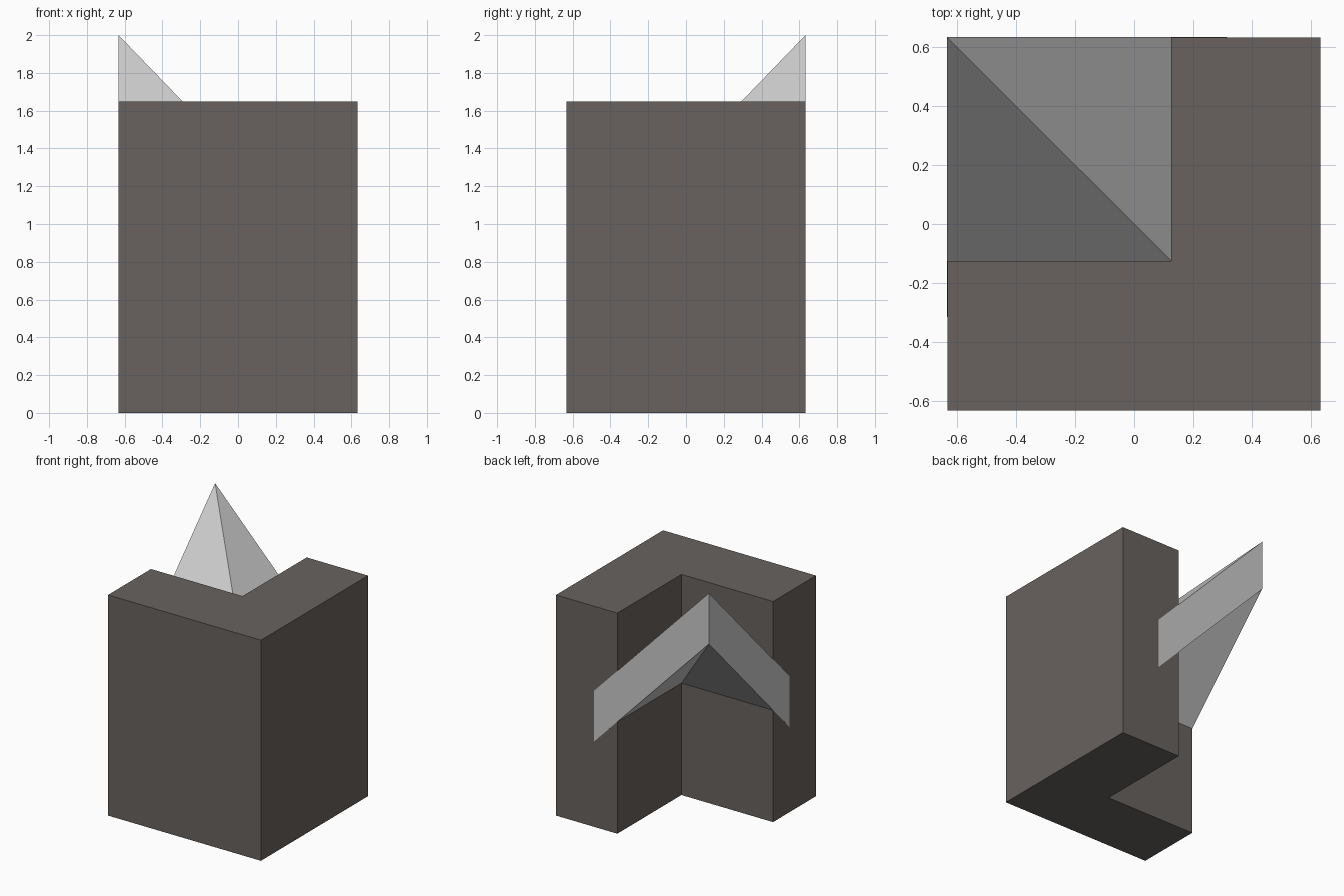
import bpy, bmesh

if "Cube" in bpy.data.objects:
    bpy.data.objects.remove(bpy.data.objects["Cube"])

H = 0.632        # half width of the block
N = 0.125        # inner corner of the notch
WALL_TOP = 1.648
REACH = 0.948    # how far the roof runs from the apex corner into the walls
SLOPE = 1.035
THICK = 0.38


def prism(name, outline):
    """Solid from an outline of (x, y, bottom, top) points, returned with its bmesh cap split by hip."""
    bm = bmesh.new()
    low = [bm.verts.new((x, y, b)) for x, y, b, t in outline]
    high = [bm.verts.new((x, y, t)) for x, y, b, t in outline]
    n = len(outline)
    for i in range(n):
        j = (i + 1) % n
        bm.faces.new((low[i], low[j], high[j], high[i]))
    if n == 4:  # caps folded along the hip from the apex corner
        for ring in (low, high):
            bm.faces.new((ring[0], ring[1], ring[2]))
            bm.faces.new((ring[0], ring[2], ring[3]))
    else:
        bm.faces.new(low)
        bm.faces.new(high)
    bmesh.ops.recalc_face_normals(bm, faces=bm.faces)
    mesh = bpy.data.meshes.new(name)
    bm.to_mesh(mesh)
    bm.free()
    obj = bpy.data.objects.new(name, mesh)
    bpy.context.collection.objects.link(obj)
    return obj


# L-shaped corner wall, open at the back left
plan = [(-H, -H), (H, -H), (H, H), (N, H), (N, -N), (-H, -N)]
wall = prism("corner_wall", [(x, y, 0, WALL_TOP) for x, y in plan])
stone = bpy.data.materials.new("dark_stone")
stone.diffuse_color = (0.14, 0.123, 0.113, 1)
stone.use_nodes = True
stone.node_tree.nodes["Principled BSDF"].inputs["Base Color"].default_value = stone.diffuse_color
wall.data.materials.append(stone)

# Thick hipped roof corner, sloping down into the walls (a hair proud of the wall ends)
E = H + 0.0006
eave = 2 - SLOPE * REACH
corners = [(-E, E, 2), (-E, E - REACH, eave), (-E + REACH, E - REACH, eave), (-E + REACH, E, eave)]
prism("hipped_roof", [(x, y, t - THICK, t) for x, y, t in corners])
